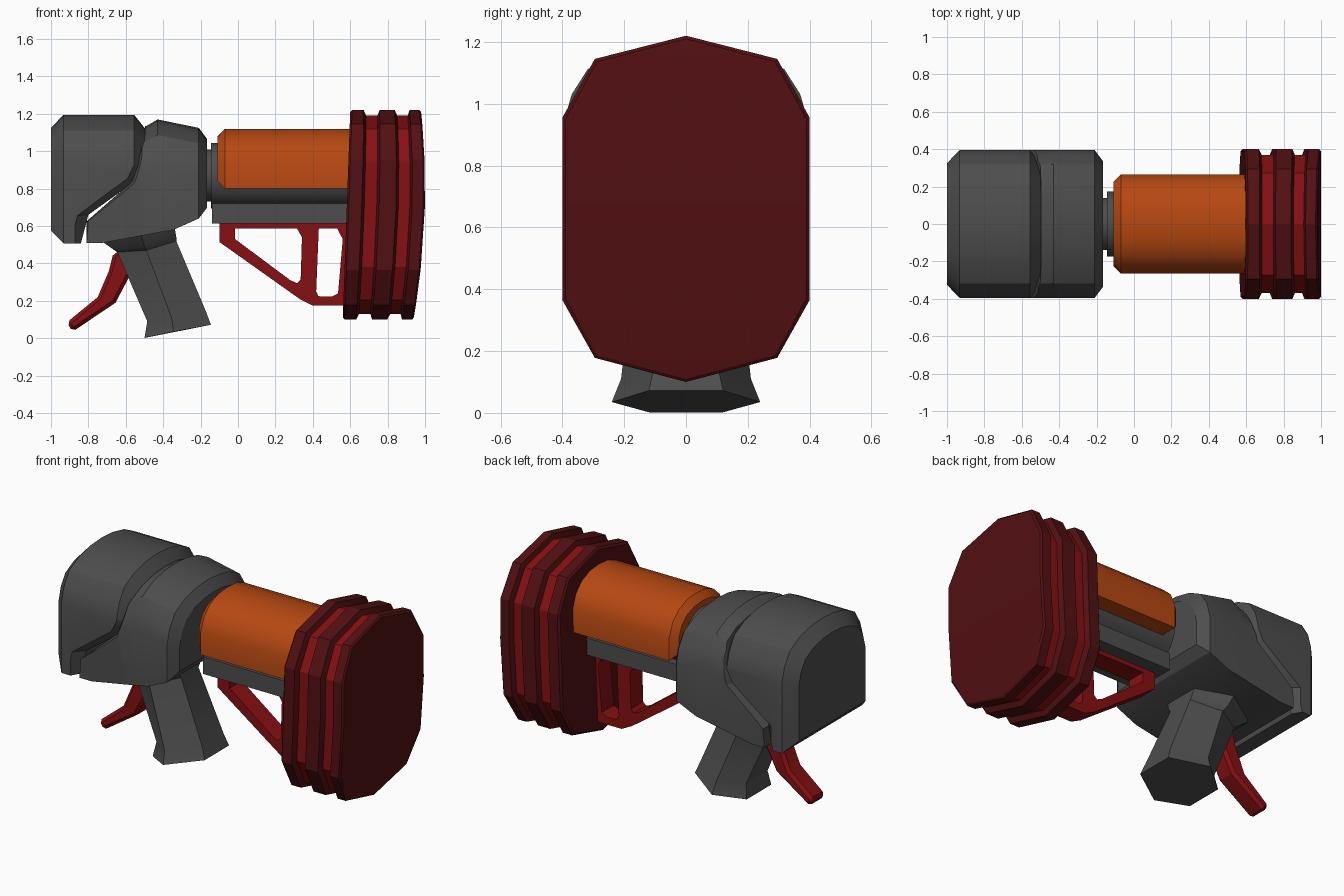
import bpy, bmesh, math

cube = bpy.data.objects.get("Cube")
if cube:
    bpy.data.objects.remove(cube, do_unlink=True)


def material(name, rgb):
    m = bpy.data.materials.new(name)
    m.use_nodes = True
    m.diffuse_color = (*rgb, 1)
    m.node_tree.nodes["Principled BSDF"].inputs["Base Color"].default_value = (*rgb, 1)
    return m


grey = material("dark grey", (0.075, 0.075, 0.075))
orange = material("burnt orange", (0.47, 0.065, 0.006))
red = material("red", (0.24, 0.005, 0.006))
maroon = material("maroon", (0.085, 0.005, 0.006))
parts = []


def loft(name, rings, mats, strip_caps=False):
    """Skin a list of equal rings and close both ends."""
    bm = bmesh.new()
    rows = [[bm.verts.new(p) for p in ring] for ring in rings]
    n = len(rows[0])
    for a, b in zip(rows, rows[1:]):
        for i in range(n):
            k = (i + 1) % n
            bm.faces.new((a[i], a[k], b[k], b[i]))
    for r in (rows[0], rows[-1]):
        if strip_caps:  # bands between mirrored points keep a bowed cap clean
            for i in range(n // 2):
                quad = [r[i], r[i + 1], r[n - i - 1], r[-i % n]]
                bm.faces.new(list(dict.fromkeys(quad)))
        else:
            bm.faces.new(r)
    bmesh.ops.recalc_face_normals(bm, faces=bm.faces)
    me = bpy.data.meshes.new(name)
    bm.to_mesh(me)
    bm.free()
    for m in mats:
        me.materials.append(m)
    ob = bpy.data.objects.new(name, me)
    bpy.context.collection.objects.link(ob)
    parts.append(ob)
    return ob


def mirror_section(half):
    """Half section from top centre to bottom centre, mirrored in y."""
    return half + [(-y, z) for y, z in reversed(half) if y > 0]


def section_ring(section, x, inset=0, dz=0):
    hw = max(y for y, z in section)
    lo, hi = min(z for y, z in section), max(z for y, z in section)
    c, hh = (lo + hi) / 2, (hi - lo) / 2
    return [(x, y * (hw - inset) / hw, c + (z - c) * (hh - inset) / hh + dz)
            for y, z in section]


def apply_modifier(ob, mod):
    bpy.context.view_layer.objects.active = ob
    bpy.ops.object.modifier_apply(modifier=mod.name)


def cut_to_profile(ob, wide, narrow):
    """Keep only what lies in a side profile that narrows at the outer skin."""
    rings = [[(x, y, z) for x, z in p] for y, p in
             ((-0.42, narrow), (-0.34, wide), (0.34, wide), (0.42, narrow))]
    cutter = loft("profile_cutter", rings, [grey])
    mod = ob.modifiers.new("profile", "BOOLEAN")
    mod.operation, mod.solver, mod.object = "INTERSECT", "EXACT", cutter
    apply_modifier(ob, mod)
    parts.remove(cutter)
    bpy.data.objects.remove(cutter, do_unlink=True)


# Housing: arched shells trimmed by their side profiles
arch = mirror_section([(0, 1.195), (0.11, 1.187), (0.22, 1.162), (0.318, 1.112),
                       (0.37, 1.03), (0.395, 0.94), (0.395, 0.4), (0, 0.4)])
rear = loft("rear_housing", [section_ring(arch, *r) for r in
            ((-1, 0.07), (-0.933, 0), (-0.555, 0), (-0.5, 0.07), (-0.42, 0.07))], [grey])
tail = [(-0.933, 0.507), (-1.001, 0.575), (-1.001, 1.25)]
cut_to_profile(rear,
               [(-0.44, 1.25), (-0.44, 1.06), (-0.55, 0.84), (-0.8, 0.66), (-0.84, 0.507)] + tail,
               [(-0.5, 1.25), (-0.5, 1.09), (-0.61, 0.86), (-0.885, 0.655), (-0.885, 0.507)] + tail)

front = loft("front_housing", [section_ring(arch, *r) for r in
             ((-0.85, 0, -0.06), (-0.49, 0, -0.06), (-0.43, 0, -0.025),
              (-0.21, 0, -0.07), (-0.165, 0.06, -0.07))], [grey])
belly = [(-0.81, 0.51), (-0.725, 0.51), (-0.345, 0.58), (-0.21, 0.64),
         (-0.164, 0.7), (-0.164, 1.25)]
cut_to_profile(front,
               [(-0.49, 1.25), (-0.5, 1.06), (-0.575, 0.83), (-0.81, 0.625)] + belly,
               [(-0.43, 1.25), (-0.46, 1.06), (-0.545, 0.83), (-0.8, 0.625)] + belly)


# Neck and inner tube
def tube(name, x0, x1, r):
    pts = [(r * math.sin(math.tau * i / 32), 0.87 + r * math.cos(math.tau * i / 32))
           for i in range(32)]
    loft(name, [section_ring(pts, x0), section_ring(pts, x1)], [grey])


tube("neck", -0.2, -0.13, 0.14)
tube("inner_tube", -0.145, 0.62, 0.175)

# Lower rail
rail = [(0.14, 0.72), (0.14, 0.615), (-0.14, 0.615), (-0.14, 0.72)]
loft("lower_rail", [section_ring(rail, -0.14), section_ring(rail, 0.62)], [grey])

# Barrel cover
cover = mirror_section([(0, 1.12), (0.09, 1.112), (0.17, 1.08), (0.23, 1.025),
                        (0.265, 0.94), (0.265, 0.8), (0, 0.8)])
loft("barrel_cover", [section_ring(cover, -0.11, 0.04), section_ring(cover, -0.07),
                      section_ring(cover, 0.62)], [orange])

# Ribbed, slightly bowed ram head
pad = mirror_section([(0, 1.22), (0.295, 1.145), (0.4, 0.955), (0.4, 0.7),
                      (0.4, 0.365), (0.295, 0.178), (0, 0.1)])
steps = [(0.6, 0.012), (0.61, 0), (0.672, 0), (0.685, 0.03), (0.745, 0.03), (0.757, 0),
         (0.838, 0), (0.85, 0.03), (0.905, 0.03), (0.917, 0), (0.97, 0), (0.978, 0.01)]


def bow(p):
    x, y, z = p
    t = (1.22 - z) / 1.12
    bulge = 0.16 * (x - 0.6) / 0.38 * t * (1 - t)
    return (x - 0.04 * t + bulge, y, z)


rings = [[bow(p) for p in section_ring(pad, x, inset)] for x, inset in steps]
ram = loft("ram_head", rings, [maroon, red], strip_caps=True)
for f in ram.data.polygons:
    if f.index // len(pad) in (3, 7):
        f.material_index = 1

# Open brace under the rail
outlines = [
    [(-0.1, 0.62), (-0.1, 0.515), (0.33, 0.21), (0.4, 0.175), (0.6, 0.175), (0.6, 0.62)],
    [(-0.015, 0.588), (-0.015, 0.53), (0.28, 0.31), (0.315, 0.295), (0.335, 0.315),
     (0.342, 0.54), (0.315, 0.588)],
    [(0.432, 0.588), (0.53, 0.588), (0.56, 0.53), (0.535, 0.24), (0.5, 0.222),
     (0.43, 0.225), (0.418, 0.25)]]
cu = bpy.data.curves.new("brace_outline", "CURVE")
cu.dimensions, cu.fill_mode, cu.extrude = "2D", "BOTH", 0.06
for pts in outlines:
    s = cu.splines.new("POLY")
    s.points.add(len(pts) - 1)
    s.use_cyclic_u = True
    for p, (x, z) in zip(s.points, pts):
        p.co = (x, z, 0, 1)
cu.materials.append(red)
brace = bpy.data.objects.new("brace", cu)
brace.rotation_euler.x = math.pi / 2
bpy.context.collection.objects.link(brace)
bpy.ops.object.select_all(action="DESELECT")
brace.select_set(True)
bpy.context.view_layer.objects.active = brace
bpy.ops.object.convert(target="MESH")
parts.append(bpy.context.view_layer.objects.active)


# Six-sided grip, flared at the foot and collared at the top
def hexagon(back, mid, fore, w):
    return [(back[0], -w / 2, back[1]), (mid[0], -w, mid[1]), (fore[0], -w / 2, fore[1]),
            (fore[0], w / 2, fore[1]), (mid[0], w, mid[1]), (back[0], w / 2, back[1])]


loft("grip", [
    hexagon((-0.5, 0.002), (-0.345, 0.035), (-0.145, 0.072), 0.24),
    hexagon((-0.485, 0.09), (-0.355, 0.11), (-0.17, 0.14), 0.21),
    hexagon((-0.645, 0.46), (-0.49, 0.47), (-0.33, 0.52), 0.17),
    hexagon((-0.66, 0.47), (-0.5, 0.49), (-0.33, 0.54), 0.2),
    hexagon((-0.73, 0.52), (-0.52, 0.56), (-0.34, 0.6), 0.24)], [grey])

# Trigger lever
lever = [(-0.665, 0.46), (-0.585, 0.46), (-0.56, 0.37), (-0.655, 0.19), (-0.885, 0.035),
         (-0.915, 0.085), (-0.75, 0.22), (-0.69, 0.36)]
trigger = loft("trigger", [[(x, y, z) for x, z in lever] for y in (-0.065, 0.065)], [red])
bev = trigger.modifiers.new("bevel", "BEVEL")
bev.width, bev.segments = 0.018, 1
apply_modifier(trigger, bev)

# Smooth the rounded parts, keep hard edges
bpy.ops.object.select_all(action="DESELECT")
for ob in parts:
    ob.select_set(True)
bpy.context.view_layer.objects.active = parts[0]
bpy.ops.object.shade_smooth_by_angle(angle=math.radians(28))
